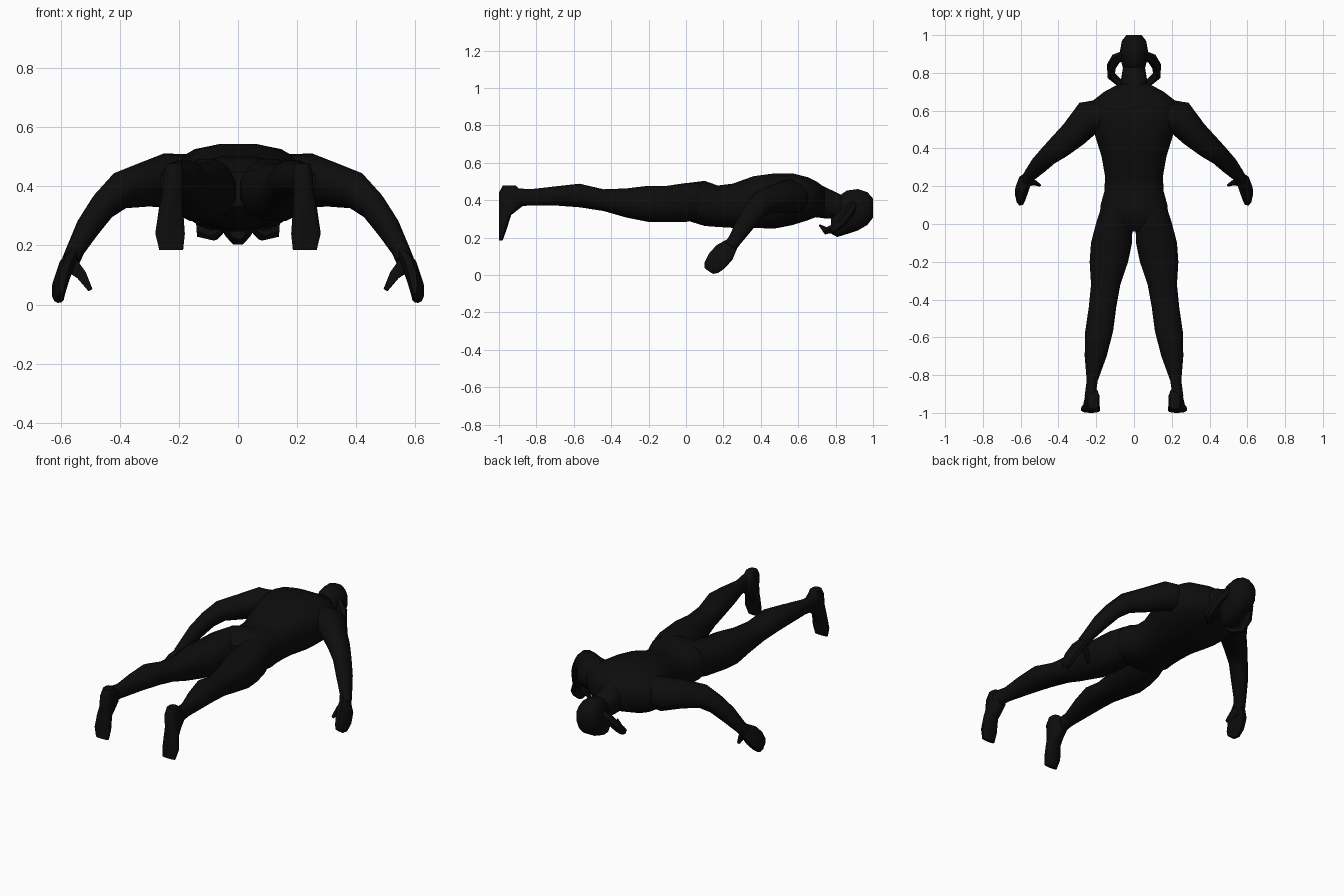
import bpy, bmesh, math
from mathutils import Vector

cube = bpy.data.objects.get("Cube")
if cube:
    bpy.data.objects.remove(cube, do_unlink=True)

RIGHT, FORWARD, UP = Vector((1, 0, 0)), Vector((0, 1, 0)), Vector((0, 0, 1))

black = bpy.data.materials.new("near_black")
black.use_nodes = True
black.diffuse_color = (.004, .004, .004, 1)
shader = black.node_tree.nodes["Principled BSDF"]
shader.inputs["Base Color"].default_value = black.diffuse_color


def rounded(angle, power):
    """Point on a rounded square of half width one."""
    cosine, sine = math.cos(angle), math.sin(angle)
    return (math.copysign(abs(cosine) ** power, cosine),
            math.copysign(abs(sine) ** power, sine))


def loft(name, rings, sides=12, power=.9, mirror=True):
    """Skin a closed body over rings given as centre and two half axes."""
    bm = bmesh.new()
    outline = [rounded(math.tau * (i + .5) / sides, power) for i in range(sides)]
    loops = [[bm.verts.new(centre + across * a + along * b) for a, b in outline]
             for centre, across, along in rings]
    for near, far in zip(loops, loops[1:]):
        for i in range(sides):
            bm.faces.new((near[i - 1], near[i], far[i], far[i - 1]))
    bm.faces.new(loops[0])
    bm.faces.new(loops[-1])
    bmesh.ops.recalc_face_normals(bm, faces=bm.faces)
    mesh = bpy.data.meshes.new(name)
    bm.to_mesh(mesh)
    bm.free()
    mesh.materials.append(black)
    part = bpy.data.objects.new(name, mesh)
    bpy.context.collection.objects.link(part)
    if mirror:
        part.modifiers.new("Mirror", 'MIRROR')
    bpy.ops.object.select_all(action='DESELECT')
    part.select_set(True)
    bpy.context.view_layer.objects.active = part
    bpy.ops.object.shade_smooth_by_angle(angle=math.radians(50))


def lengthwise(rows, centre_x=lambda y: 0):
    """Upright rings from rows of y, underside, upper side and half width."""
    for y, low, high, width in rows:
        centre = Vector((centre_x(y), y, (low + high) / 2))
        yield centre, RIGHT * width, UP * (high - low) / 2


def upright(rows):
    """Level rings from rows of z, centre x, front y, back y and half width."""
    for z, x, front, back, width in rows:
        centre = Vector((x, (front + back) / 2, z))
        yield centre, RIGHT * width, FORWARD * (back - front) / 2


def limb(rows, facing, flatness):
    """Rings square to a path, from rows of x, y, z and radius."""
    points = [Vector(row[:3]) for row in rows]
    last = len(points) - 1
    for i, point in enumerate(points):
        tangent = points[min(i + 1, last)] - points[max(i - 1, 0)]
        wide = tangent.cross(facing).normalized()
        thin = wide.cross(tangent).normalized()
        radius = rows[i][3]
        yield point, wide * radius, thin * radius * flatness


def leg_line(y):
    """The legs spread apart steadily towards the feet."""
    return .105 - .14 * y


# Trunk from shoulders to crotch
loft("torso", lengthwise([
    (.74, .33, .47, .085), (.7, .31, .5, .16), (.65, .29, .525, .225),
    (.57, .265, .545, .235), (.47, .245, .545, .21), (.36, .25, .53, .175),
    (.25, .25, .49, .155), (.17, .255, .48, .16), (.1, .26, .505, .18),
    (.02, .285, .495, .185), (-.04, .33, .45, .12)]),
    sides=16, power=.8, mirror=False)

# Neck and head, with the face turned down
loft("neck", lengthwise([
    (.66, .31, .51, .09), (.74, .3, .475, .075), (.83, .3, .43, .06)]), mirror=False)
loft("head", lengthwise([
    (.775, .22, .3, .03), (.81, .2, .42, .056), (.86, .215, .455, .07),
    (.92, .235, .463, .076), (.97, .265, .445, .066), (1, .305, .41, .042)]),
    mirror=False)

# Curled horns at the sides of the head
loft("horns", limb([
    (.05, .895, .38, .025), (.095, .875, .34, .028), (.12, .835, .285, .026),
    (.12, .785, .245, .024), (.08, .75, .235, .02), (.035, .715, .265, .006)],
    facing=FORWARD - UP, flatness=1), sides=6, power=1)

# Legs from hip to ankle
loft("legs", lengthwise([
    (.08, .3, .49, .085), (0, .28, .495, .1), (-.1, .28, .48, .112),
    (-.2, .28, .48, .105), (-.32, .305, .465, .08), (-.44, .34, .46, .075),
    (-.57, .36, .49, .076), (-.7, .37, .475, .06), (-.83, .37, .46, .03),
    (-.91, .365, .465, .03)], centre_x=leg_line))

# Feet with the toes pointing down
loft("feet", upright([
    (.478, .217, -.98, -.91, .028), (.44, .218, -1, -.87, .036),
    (.375, .222, -1, -.865, .037), (.32, .227, -1, -.935, .043),
    (.24, .23, -1, -.96, .052), (.185, .226, -1, -.98, .042)]),
    sides=10, power=.75)

# Arms from shoulder to wrist, then the flat hand and thumb
outward = RIGHT * .7 + FORWARD * .3 + UP * .6
loft("arms", limb([
    (.14, .585, .43, .085), (.24, .565, .42, .098), (.32, .475, .405, .08),
    (.4, .405, .385, .068), (.455, .36, .335, .056), (.505, .31, .265, .05),
    (.55, .26, .185, .037), (.565, .235, .15, .036)],
    facing=outward, flatness=.85), sides=10)
loft("hands", limb([
    (.555, .25, .17, .036), (.585, .205, .12, .06), (.6, .165, .075, .06),
    (.605, .135, .038, .048), (.6, .125, .022, .03)],
    facing=outward, flatness=.45), sides=8, power=.8)
loft("thumbs", limb([
    (.565, .22, .135, .03), (.53, .22, .1, .02), (.5, .205, .05, .009)],
    facing=FORWARD, flatness=.75), sides=6)
